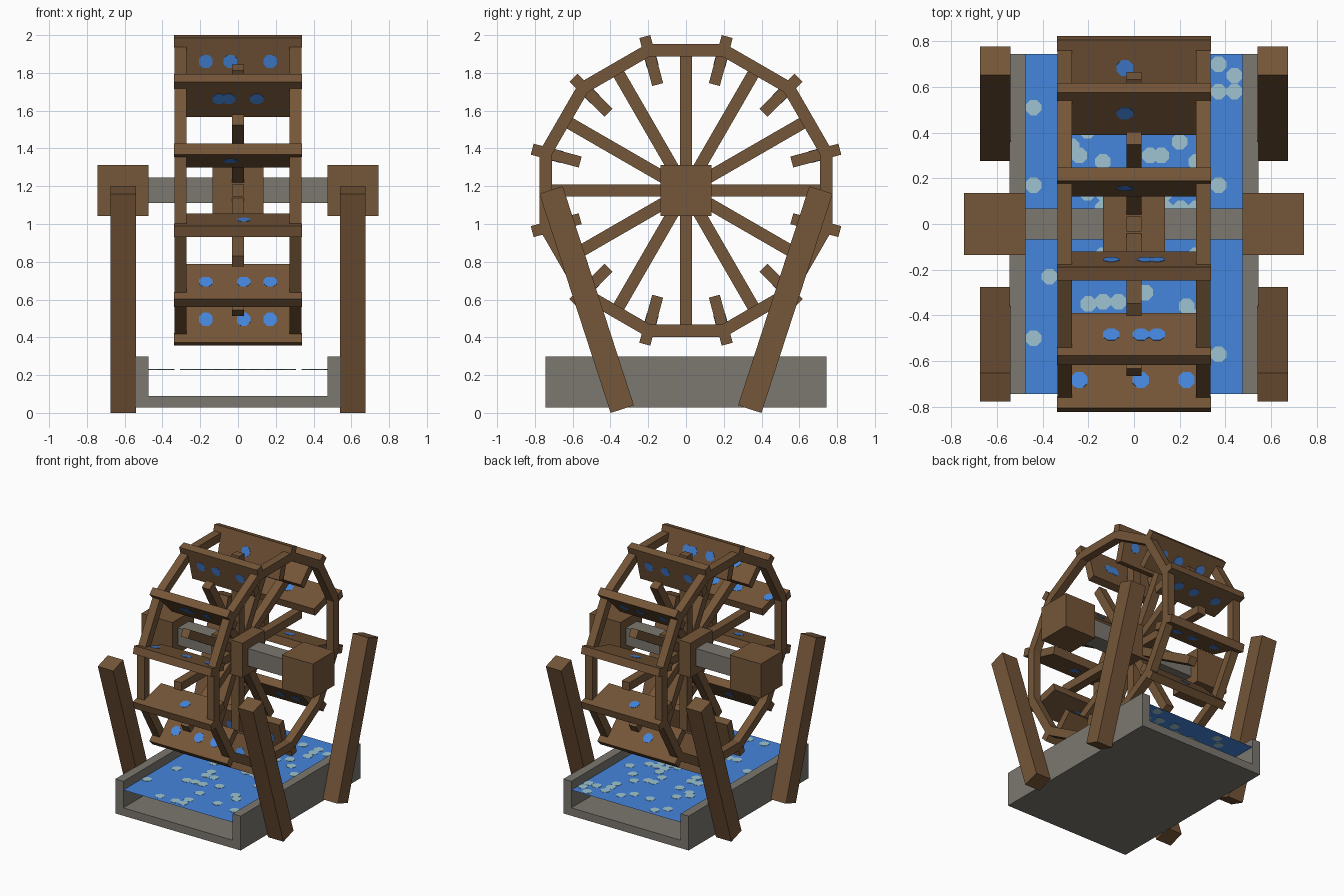
import bpy, bmesh, math, random
from math import cos, sin, radians
from mathutils import Matrix, Vector

if "Cube" in bpy.data.objects:
    bpy.data.objects.remove(bpy.data.objects["Cube"], do_unlink=True)


def material(name, rgb):
    m = bpy.data.materials.new(name)
    m.use_nodes = True
    m.diffuse_color = (*rgb, 1)
    m.node_tree.nodes["Principled BSDF"].inputs["Base Color"].default_value = (*rgb, 1)
    return m


WOOD = material("brown wood", (0.178, 0.093, 0.04))
STONE = material("grey stone", (0.2, 0.187, 0.16))
WATER = material("water blue", (0.06, 0.235, 0.72))
FOAM = material("pale foam", (0.34, 0.55, 0.64))

AXIS = 1.178        # height of the wheel axle
RIM_OUT, RIM_IN = 0.775, 0.71
PADDLE_TIP = 0.843


def finish(name, bm, mat):
    bmesh.ops.recalc_face_normals(bm, faces=bm.faces[:])
    mesh = bpy.data.meshes.new(name)
    bm.to_mesh(mesh)
    bm.free()
    mesh.materials.append(mat)
    ob = bpy.data.objects.new(name, mesh)
    bpy.context.collection.objects.link(ob)
    return ob


def add_box(bm, lo, hi, frame=Matrix()):
    lo, hi = Vector(lo), Vector(hi)
    m = frame @ Matrix.Translation((lo + hi) / 2) @ Matrix.Diagonal((*(hi - lo), 1))
    bmesh.ops.create_cube(bm, size=1, matrix=m)


def box(name, lo, hi, mat, frame=Matrix()):
    bm = bmesh.new()
    add_box(bm, lo, hi, frame)
    return finish(name, bm, mat)


def add_blob(bm, centre, size, depth, frame=Matrix()):
    # thin octagonal patch lying in the local xy plane
    m = (frame @ Matrix.Translation(centre) @ Matrix.Diagonal((*size, 1, 1))
         @ Matrix.Rotation(radians(22.5), 4, "Z"))
    bmesh.ops.create_cone(bm, cap_ends=True, segments=8, radius1=0.54,
                          radius2=0.54, depth=depth, matrix=m)


def radial(deg):
    # local y points outward from the axle, local z along the turn
    return Matrix.Translation((0, 0, AXIS)) @ Matrix.Rotation(radians(deg), 4, "X")


# Trough with open ends
bm = bmesh.new()
add_box(bm, (-0.545, -0.745, 0.028), (0.545, 0.745, 0.09))
for s in (-1, 1):
    add_box(bm, (s * 0.51 - 0.035, -0.745, 0.09), (s * 0.51 + 0.035, 0.745, 0.298))
finish("trough", bm, STONE)

# Water sheet and floating foam
WATER_Z = 0.23
bm = bmesh.new()
bmesh.ops.create_grid(bm, x_segments=1, y_segments=1, size=1,
                      matrix=Matrix.Translation((0, 0, WATER_Z)) @ Matrix.Diagonal((0.475, 0.745, 1, 1)))
finish("water", bm, WATER)

random.seed(4)
CELL = 0.068
foam = [(-.44, .51), (-.44, .17), (-.37, -.23), (-.44, -.5), (.37, .17), (.37, -.57),
        (.37, .7), (.44, .65), (.44, .58), (.37, .58), (-.24, .3), (.07, .3),
        (.12, .3), (.2, .36), (.23, -.36), (-.2, -.35), (.05, -.3)]
for row in range(-10, 11):
    for col in range(-4, 5):
        if random.random() < 0.17:
            foam.append((col * CELL, row * CELL))
bm = bmesh.new()
for x, y in foam:
    add_blob(bm, (x, y, WATER_Z), (CELL, CELL), 0.004)
finish("foam", bm, FOAM)

# Axle, hub and bearing blocks
box("axle", (-0.48, -0.068, AXIS - 0.068), (0.48, 0.068, AXIS + 0.068), STONE)
for name, x in (("hub", 0), ("left_bearing", 0.61), ("right_bearing", -0.61)):
    box(name, (x - 0.135, -0.135, AXIS - 0.135), (x + 0.135, 0.135, AXIS + 0.135), WOOD)

# Leaning legs
for side, sx in (("left", 1), ("right", -1)):
    for end, sy in (("front", -1), ("back", 1)):
        lean = Matrix.Translation((sx * 0.608, sy * 0.526, 0.6)) @ Matrix.Rotation(radians(-18 * sy), 4, "X")
        box(f"{side}_{end}_leg", (-0.067, -0.065, -0.61), (0.067, 0.065, 0.61), WOOD, lean)

# Twelve-sided rims with square section
corner = 1 / cos(radians(15))
for name, sx in (("left_rim", 1), ("right_rim", -1)):
    bm = bmesh.new()
    loops = []
    for k in range(12):
        a = radians(15 + 30 * k)
        loops.append([bm.verts.new((sx * x, r * corner * cos(a), AXIS + r * corner * sin(a)))
                      for x, r in ((0.272, RIM_IN), (0.335, RIM_IN), (0.335, RIM_OUT), (0.272, RIM_OUT))])
    for k in range(12):
        p, q = loops[k], loops[(k + 1) % 12]
        for j in range(4):
            n = (j + 1) % 4
            bm.faces.new((p[j], p[n], q[n], q[j]))
    finish(name, bm, WOOD)

# Spokes
bm = bmesh.new()
for k in range(12):
    add_box(bm, (-0.033, 0.1, -0.032), (0.033, 0.75, 0.032), radial(30 * k))
finish("spokes", bm, WOOD)

# Paddles: a board between the rims and a wider bar at the tip
boards, bars, drops = bmesh.new(), bmesh.new(), bmesh.new()
lead = {105: (-.17, -.04, .17), 135: (-.1, -.05, .1)}
trail = {105: (-.1, .05, .1), 135: (-.1, .03, .1), 165: (-.24, .03, .23), 195: (.03,)}
for k in range(12):
    deg = 15 + 30 * k
    f = radial(deg)
    add_box(boards, (-0.272, 0.58, -0.03), (0.272, 0.79, 0.03), f)
    add_box(bars, (-0.338, 0.79, -0.03), (0.338, PADDLE_TIP, 0.03), f)
    # wet patches on both faces
    for x in lead.get(deg, (-.04,)):
        add_blob(drops, (x, 0.715, 0.03), (0.072, 0.072), 0.004, f)
    for x in trail.get(deg, (-.17, .03, .17)):
        add_blob(drops, (x, 0.715, -0.03), (0.072, 0.072), 0.004, f)
finish("paddle_boards", boards, WOOD)
finish("paddle_tip_bars", bars, WOOD)
finish("paddle_wet_patches", drops, WATER)
